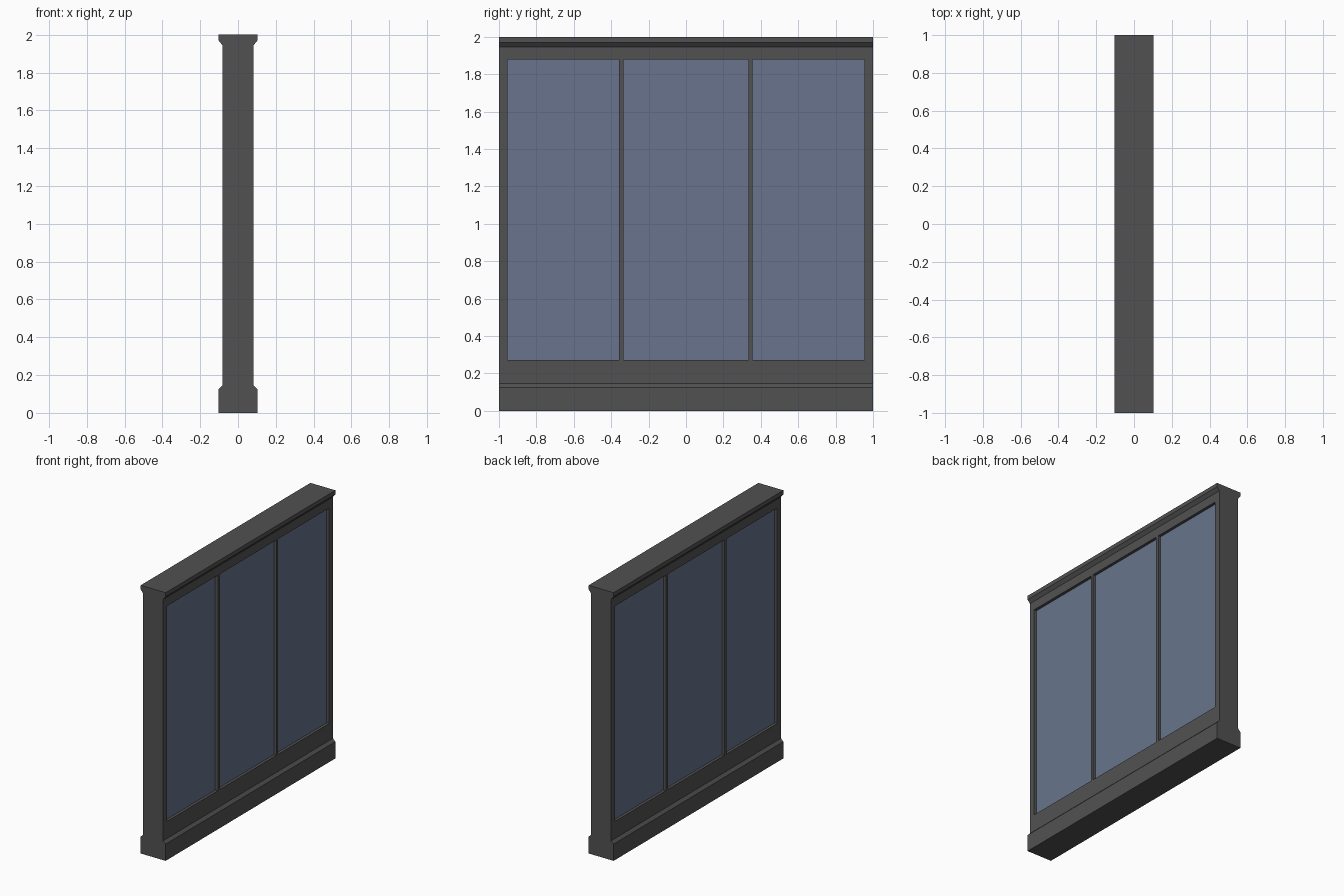
import bpy, bmesh

if "Cube" in bpy.data.objects:
    bpy.data.objects.remove(bpy.data.objects["Cube"])

def material(name, col):
    m = bpy.data.materials.new(name)
    m.diffuse_color = (*col, 1)
    m.use_nodes = True
    m.node_tree.nodes["Principled BSDF"].inputs["Base Color"].default_value = m.diffuse_color
    return m

frame_mat = material("dark grey frame", (0.083, 0.083, 0.083))
glass_mat = material("blue grey glass", (0.138, 0.175, 0.262))

GLASS_X = 0.062          # depth of the recessed panes
WALL_X = 0.083           # main wall face

def new_object(name, bm):
    bmesh.ops.recalc_face_normals(bm, faces=bm.faces)
    me = bpy.data.meshes.new(name)
    bm.to_mesh(me)
    bm.free()
    ob = bpy.data.objects.new(name, me)
    bpy.context.collection.objects.link(ob)
    return ob

# wall frame: side profile with sill and cornice, extruded along y
half = [(0.103, 0), (0.103, 0.125), (WALL_X, 0.145),
        (WALL_X, 1.945), (0.103, 1.97), (0.103, 2.0)]
profile = half + [(-x, z) for x, z in reversed(half)]
bm = bmesh.new()
face = bm.faces.new([bm.verts.new((x, -1, z)) for x, z in profile])
ext = bmesh.ops.extrude_face_region(bm, geom=[face])
verts = [g for g in ext["geom"] if isinstance(g, bmesh.types.BMVert)]
bmesh.ops.translate(bm, verts=verts, vec=(0, 2, 0))
frame = new_object("window_wall", bm)
frame.data.materials.append(frame_mat)
frame.data.materials.append(glass_mat)

# pane recesses on both sides, three per side
bm = bmesh.new()
for side in (-1, 1):
    for y0, y1 in ((-0.955, -0.357), (-0.333, 0.333), (0.355, 0.955)):
        z0, z1 = 0.272, 1.878
        cube = bmesh.ops.create_cube(bm, size=1)["verts"]
        bmesh.ops.scale(bm, verts=cube, vec=(0.1, y1 - y0, z1 - z0))
        bmesh.ops.translate(bm, verts=cube, vec=(
            side * (GLASS_X + 0.05), (y0 + y1) / 2, (z0 + z1) / 2))
cutter = new_object("pane_cutter", bm)
cutter.hide_render = True

mod = frame.modifiers.new("recesses", "BOOLEAN")
mod.operation = "DIFFERENCE"
mod.solver = "EXACT"
mod.object = cutter
bpy.context.view_layer.objects.active = frame
bpy.ops.object.modifier_apply(modifier=mod.name)
bpy.data.objects.remove(cutter)

# recess floors are glass
for p in frame.data.polygons:
    floor = abs(p.normal.x) > 0.99 and abs(abs(p.center.x) - GLASS_X) < 0.003
    p.material_index = 1 if floor else 0
